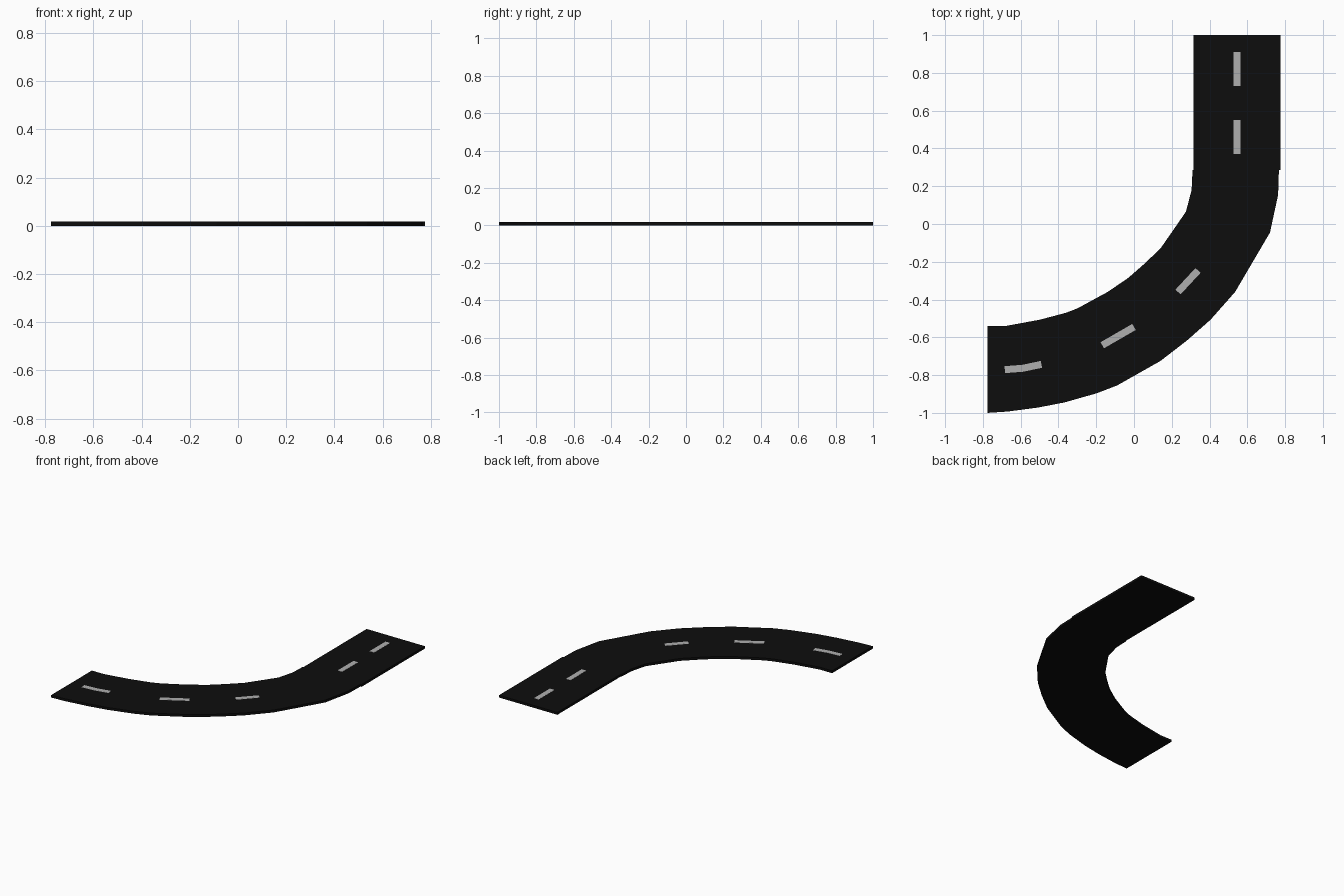
import bpy
from mathutils import Vector

if "Cube" in bpy.data.objects:
    bpy.data.objects.remove(bpy.data.objects["Cube"])

THICK = 0.017


def material(name, value):
    mat = bpy.data.materials.new(name)
    mat.diffuse_color = (value, value, value, 1)
    mat.use_nodes = True
    mat.node_tree.nodes["Principled BSDF"].inputs["Base Color"].default_value = mat.diffuse_color
    return mat


def slab(name, left, right, z0, z1, mat):
    """Closed flat ribbon between a left and a right edge line."""
    n = len(left)
    rings = [[(*l, z0), (*r, z0), (*r, z1), (*l, z1)] for l, r in zip(left, right)]
    verts = [v for ring in rings for v in ring]
    faces = [(3, 2, 1, 0), tuple(4 * (n - 1) + k for k in range(4))]
    for i in range(n - 1):
        a, b = 4 * i, 4 * i + 4
        faces += [(a + k, a + (k + 1) % 4, b + (k + 1) % 4, b + k) for k in range(4)]
    mesh = bpy.data.meshes.new(name)
    mesh.from_pydata(verts, [], faces)
    mesh.materials.append(mat)
    obj = bpy.data.objects.new(name, mesh)
    bpy.context.collection.objects.link(obj)
    return obj


def dash(name, path, half=0.0185):
    """Painted lane mark that follows a short centre line."""
    pts = [Vector(p) for p in path]
    left, right = [], []
    for i, p in enumerate(pts):
        d = (pts[min(i + 1, len(pts) - 1)] - pts[max(i - 1, 0)]).normalized()
        side = Vector((-d.y, d.x)) * half
        left.append(p + side)
        right.append(p - side)
    return slab(name, left, right, THICK - 0.002, THICK + 0.001, paint)


asphalt = material("asphalt", 0.004)
paint = material("lane_paint", 0.43)

# Curved part of the road
inner = [(-0.775, -0.54), (-0.68, -0.54), (-0.50, -0.507), (-0.36, -0.47), (-0.30, -0.447),
         (-0.14, -0.36), (-0.03, -0.285), (0.05, -0.215), (0.14, -0.13), (0.208, -0.032),
         (0.275, 0.065), (0.305, 0.18), (0.31, 0.285)]
outer = [(-0.775, -1.0), (-0.67, -0.993), (-0.51, -0.972), (-0.37, -0.945), (-0.20, -0.897),
         (-0.09, -0.855), (0.14, -0.725), (0.28, -0.617), (0.405, -0.507), (0.535, -0.36),
         (0.72, -0.045), (0.763, 0.155), (0.767, 0.285)]
slab("road_curve", inner, outer, 0, THICK, asphalt)

# Straight part of the road
slab("road_straight", [(0.315, 0.285), (0.315, 1)], [(0.775, 0.285), (0.775, 1)],
     0, THICK, asphalt)

# Broken centre line
marks = [
    [(-0.684, -0.771), (-0.59, -0.764), (-0.49, -0.743)],
    [(-0.168, -0.642), (0.0, -0.545)],
    [(0.233, -0.36), (0.339, -0.246)],
    [(0.545, 0.37), (0.545, 0.55)],
    [(0.545, 0.73), (0.545, 0.91)],
]
for i, path in enumerate(marks):
    dash(f"lane_mark_{i + 1}", path)
